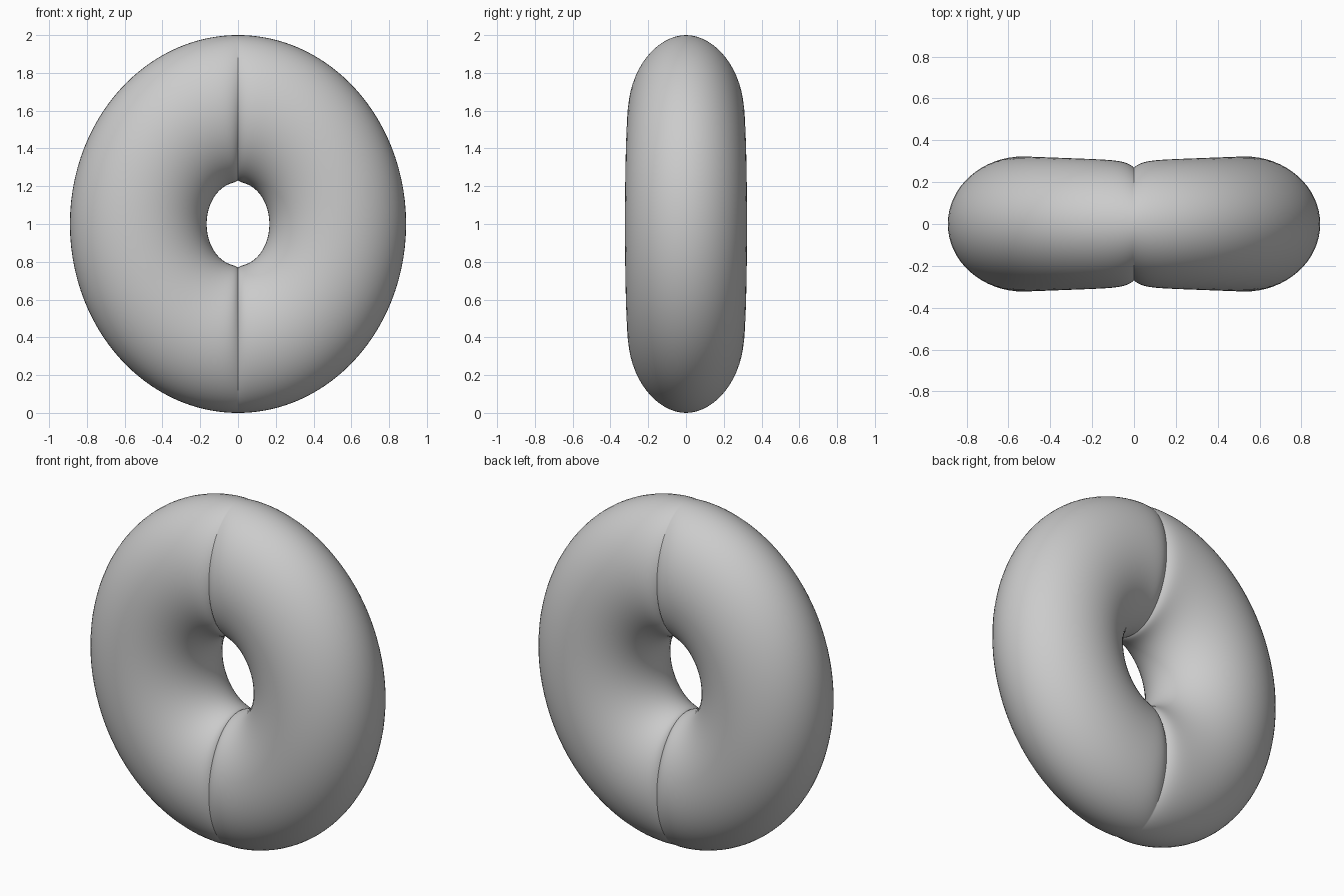
import bpy, bmesh
from math import sin, cos, pi, exp

if "Cube" in bpy.data.objects:
    bpy.data.objects.remove(bpy.data.objects["Cube"])

HALF = 96    # sections per half ring
SIDES = 64   # points per section


def section(u):
    """Points of one oval tube section at ring angle u (0 = top)."""
    s, c = sin(u), cos(u)
    dip = exp(-abs(s) * 0.53 / 0.04)               # pinch beside the crease
    ry = 0.303 + 0.02 * abs(s) - 0.033 * dip       # half thickness
    inner = (0.166 * s, (0.22 + 0.012 * dip) * c)  # hole edge
    outer = (0.89 * s, 1.0 * c)                    # outer edge
    pts = []
    for j in range(SIDES):
        v = 2 * pi * j / SIDES
        t = 0.5 + 0.5 * cos(v)
        pts.append((inner[0] + (outer[0] - inner[0]) * t,
                    ry * sin(v),
                    1 + inner[1] + (outer[1] - inner[1]) * t))
    return pts


# Ring angles, packed closer together near the two creases
half = []
for i in range(HALF):
    f = i / HALF
    half.append(pi * (f - 0.85 * sin(2 * pi * f) / (2 * pi)))
angles = half + [a + pi for a in half]

# Pinched ring
bm = bmesh.new()
rings = [[bm.verts.new(p) for p in section(u)] for u in angles]
for i, a in enumerate(rings):
    b = rings[(i + 1) % len(rings)]
    for j in range(SIDES):
        k = (j + 1) % SIDES
        bm.faces.new((a[j], b[j], b[k], a[k]))
bmesh.ops.recalc_face_normals(bm, faces=bm.faces)
mesh = bpy.data.meshes.new("creased_ring")
bm.to_mesh(mesh)
bm.free()
ring = bpy.data.objects.new("creased_ring", mesh)
bpy.context.collection.objects.link(ring)

# Smooth shading with the crease kept sharp
bpy.context.view_layer.objects.active = ring
ring.select_set(True)
bpy.ops.object.shade_smooth_by_angle(angle=0.5)
